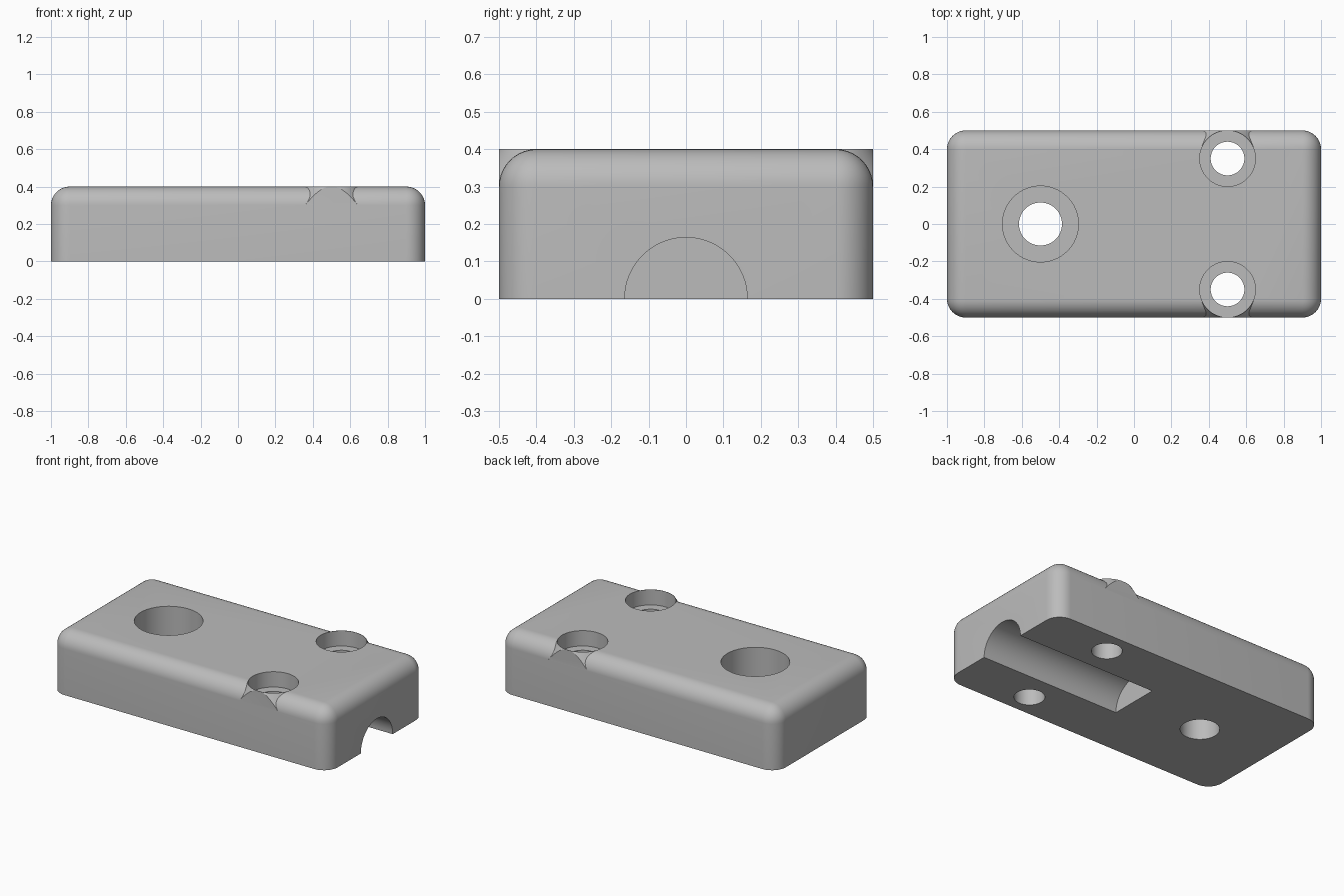
import bpy, bmesh, math
from mathutils import Matrix, Vector

if "Cube" in bpy.data.objects:
    bpy.data.objects.remove(bpy.data.objects["Cube"])

SEG = 64


def finish(bm, name):
    bmesh.ops.recalc_face_normals(bm, faces=bm.faces[:])
    me = bpy.data.meshes.new(name)
    bm.to_mesh(me)
    bm.free()
    ob = bpy.data.objects.new(name, me)
    bpy.context.collection.objects.link(ob)
    return ob


def cone(name, x, y, z0, z1, r0, r1):
    """Upright cylinder or frustum from z0 to z1."""
    bm = bmesh.new()
    bmesh.ops.create_cone(bm, cap_ends=True, segments=SEG, radius1=r0, radius2=r1, depth=z1 - z0,
                          matrix=Matrix.Translation((x, y, (z0 + z1) / 2)))
    return finish(bm, name)


def combine(target, tool, op):
    """Apply a boolean and remove the tool."""
    mod = target.modifiers.new("combine", 'BOOLEAN')
    mod.operation, mod.object, mod.solver = op, tool, 'EXACT'
    bpy.context.view_layer.objects.active = target
    bpy.ops.object.modifier_apply(modifier=mod.name)
    bpy.data.objects.remove(tool)


# Block with rounded upright corners and rounded top edges
bm = bmesh.new()
bmesh.ops.create_cube(bm, size=1, matrix=Matrix.Translation((0, 0, 0.2)) @ Matrix.Diagonal((2, 1, 0.4, 1)))
edges = [e for e in bm.edges if max(v.co.z for v in e.verts) > 0.3]
bmesh.ops.bevel(bm, geom=edges, offset=0.1, segments=10, profile=0.5, affect='EDGES')
block = finish(bm, "mounting_block")

# Flared collars that carry the small screw holes over the rounded edge
for s in (-1, 1):
    collar = cone("collar", 0.5, s * 0.35, 0.25, 0.4, 0.234, 0.151)
    bm = bmesh.new()
    bm.from_mesh(collar.data)
    cut = bmesh.ops.bisect_plane(bm, geom=bm.verts[:] + bm.edges[:] + bm.faces[:],
                                 plane_co=Vector((0, s * 0.4999, 0)), plane_no=Vector((0, s, 0)),
                                 clear_outer=True)
    rim = [g for g in cut['geom_cut'] if isinstance(g, bmesh.types.BMEdge)]
    bmesh.ops.holes_fill(bm, edges=rim, sides=0)
    bpy.data.objects.remove(collar)
    combine(block, finish(bm, "collar"), 'UNION')

# Counterbored through holes: x, y, bore radius, hole radius, bore depth
for x, y, bore, hole, depth in ((0.5, -0.35, 0.149, 0.09, 0.1),
                                (0.5, 0.35, 0.149, 0.09, 0.1),
                                (-0.5, 0, 0.203, 0.115, 0.2)):
    combine(block, cone("bore", x, y, 0.4 - depth, 0.6, bore, bore), 'DIFFERENCE')
    combine(block, cone("hole", x, y, -0.2, 0.5, hole, hole), 'DIFFERENCE')

# Half-round channel under the right half
channel = cone("channel", 0, 0, 0, 1.2, 0.164, 0.164)
channel.data.transform(Matrix.Rotation(math.pi / 2, 4, 'Y'))
combine(block, channel, 'DIFFERENCE')

# Plain grey, smooth with sharp edges kept
grey = bpy.data.materials.new("grey")
grey.diffuse_color = (0.5, 0.5, 0.5, 1)
grey.use_nodes = True
grey.node_tree.nodes["Principled BSDF"].inputs["Base Color"].default_value = grey.diffuse_color
block.data.materials.clear()
block.data.materials.append(grey)
for p in block.data.polygons:
    p.material_index = 0
bpy.ops.object.select_all(action='DESELECT')
block.select_set(True)
bpy.context.view_layer.objects.active = block
bpy.ops.object.shade_smooth_by_angle(angle=math.radians(30))
